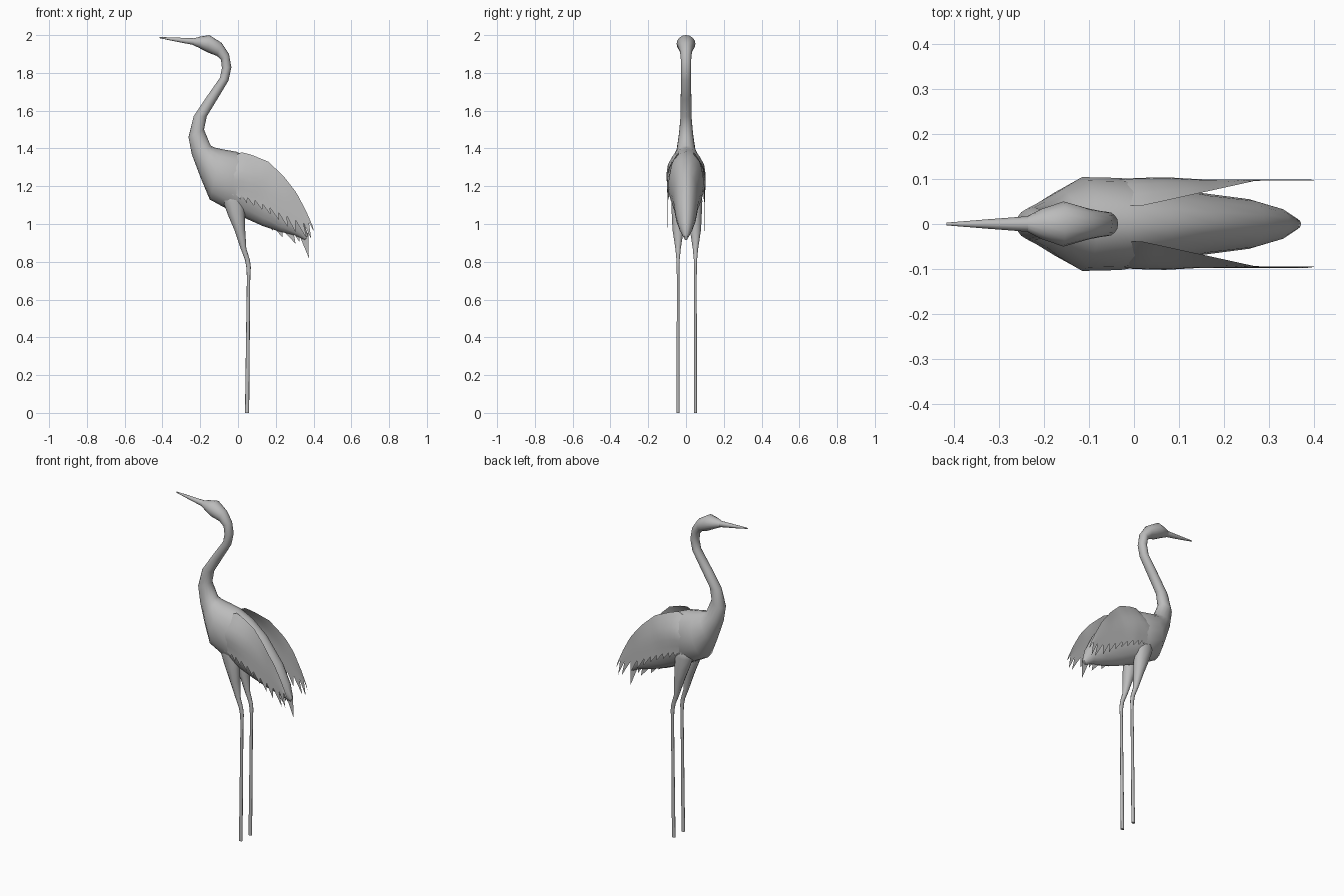
import bpy, bmesh, math
from mathutils import Vector

if "Cube" in bpy.data.objects:
    bpy.data.objects.remove(bpy.data.objects["Cube"])

grey = bpy.data.materials.new("plumage grey")
grey.diffuse_color = (0.5, 0.5, 0.5, 1)
grey.use_nodes = True
grey.node_tree.nodes["Principled BSDF"].inputs["Base Color"].default_value = grey.diffuse_color


def make(name, bm, angle=50, closed=True):
    if closed:
        bmesh.ops.recalc_face_normals(bm, faces=bm.faces)
    me = bpy.data.meshes.new(name)
    bm.to_mesh(me)
    bm.free()
    me.materials.append(grey)
    ob = bpy.data.objects.new(name, me)
    bpy.context.collection.objects.link(ob)
    bpy.ops.object.select_all(action='DESELECT')
    ob.select_set(True)
    bpy.context.view_layer.objects.active = ob
    bpy.ops.object.shade_smooth_by_angle(angle=math.radians(angle))
    return ob


def loft(name, sections, sides):
    """Skin elliptical rings; a section is (top xz, bottom xz, centre y, half width)."""
    bm = bmesh.new()
    rings = []
    for (ax, az), (bx, bz), y, w in sections:
        a, b = Vector((ax, y, az)), Vector((bx, y, bz))
        mid, half = (a + b) / 2, (a - b) / 2
        rings.append([bm.verts.new(mid + half * math.cos(t) + Vector((0, w * math.sin(t), 0)))
                      for t in (2 * math.pi * k / sides for k in range(sides))])
    for r, s in zip(rings, rings[1:]):
        for k in range(sides):
            j = (k + 1) % sides
            bm.faces.new((r[k], r[j], s[j], s[k]))
    bm.faces.new(rings[0])
    bm.faces.new(rings[-1])
    return make(name, bm)


def resample(pts, n):
    """n points evenly spread along a polyline."""
    pts = [Vector(p) for p in pts]
    d = [0]
    for p, q in zip(pts, pts[1:]):
        d.append(d[-1] + (q - p).length)
    out = []
    for i in range(n):
        t = d[-1] * i / (n - 1)
        k = next((k for k in range(len(d) - 2) if t <= d[k + 1]), len(d) - 2)
        out.append(pts[k].lerp(pts[k + 1], (t - d[k]) / (d[k + 1] - d[k])))
    return out


def feather_sheet(name, upper, edge, rows, depth):
    """Sheet from a smooth upper edge to a jagged lower edge (tips on even places)."""
    n = len(edge)
    edge = [Vector(p) for p in edge]
    base = [edge[i] if i % 2 else (edge[max(i - 1, 1)] + edge[min(i + 1, n - 2)]) / 2
            for i in range(n)]
    top = resample(upper, n)
    bm = bmesh.new()
    grid = []
    for j in range(rows + 1):
        t = j / rows
        grid.append([p.lerp(q, t) for p, q in zip(top, base)])
    grid.append(edge)
    vs = [[bm.verts.new((p.x, depth(p.x, min(j / rows, 1)), p.y)) for p in row]
          for j, row in enumerate(grid)]
    for j in range(rows + 1):
        for i in range(n - 1):
            quad = [vs[j][i], vs[j][i + 1], vs[j + 1][i + 1], vs[j + 1][i]]
            if j == rows:  # only the triangle under each feather
                quad.remove(vs[j + 1][i + 1] if i % 2 == 0 else vs[j + 1][i])
            bm.faces.new(quad)
    loose = [v for v in bm.verts if not v.link_faces]
    bmesh.ops.delete(bm, geom=loose, context='VERTS')
    return make(name, bm, 60, closed=False)


# Body, neck and head as one continuous skin, tail to bill base
body = [
    ((0.370, 0.94), (0.355, 0.915), 0.010), ((0.345, 1.02), (0.300, 0.94), 0.035),
    ((0.290, 1.13), (0.220, 0.96), 0.055), ((0.180, 1.27), (0.130, 0.99), 0.068),
    ((0.080, 1.345), (0.040, 1.03), 0.088), ((-0.010, 1.383), (-0.050, 1.075), 0.102),
    ((-0.080, 1.395), (-0.150, 1.13), 0.104), ((-0.125, 1.405), (-0.200, 1.25), 0.075),
    ((-0.145, 1.415), (-0.245, 1.37), 0.050), ((-0.180, 1.50), (-0.262, 1.46), 0.037),
    ((-0.165, 1.57), (-0.235, 1.57), 0.029), ((-0.110, 1.66), (-0.165, 1.675), 0.028),
    ((-0.050, 1.76), (-0.095, 1.775), 0.027), ((-0.035, 1.83), (-0.085, 1.825), 0.027),
    ((-0.048, 1.90), (-0.090, 1.87), 0.028), ((-0.088, 1.96), (-0.112, 1.89), 0.034),
    ((-0.152, 2.00), (-0.160, 1.908), 0.050), ((-0.200, 1.992), (-0.207, 1.933), 0.034),
    ((-0.235, 1.983), (-0.235, 1.946), 0.018)]
loft("body_neck_head", [(a, b, 0, w) for a, b, w in body], 16)

# Bill
loft("bill", [((-0.225, 1.983), (-0.225, 1.946), 0, 0.018),
              ((-0.330, 1.987), (-0.330, 1.966), 0, 0.010),
              ((-0.415, 1.990), (-0.415, 1.984), 0, 0.003)], 12)

# Legs: (height, centre x, half depth, half width)
leg = [(0, 0.048, 0.011, 0.008), (0.72, 0.056, 0.009, 0.007), (0.77, 0.056, 0.012, 0.008),
       (0.81, 0.050, 0.013, 0.009), (0.87, 0.029, 0.015, 0.015), (0.97, 0.009, 0.029, 0.031),
       (1.05, -0.009, 0.045, 0.035), (1.12, -0.023, 0.057, 0.038), (1.16, -0.032, 0.053, 0.037),
       (1.18, -0.035, 0.030, 0.020)]
for side, s in (("left", 1), ("right", -1)):
    loft(side + "_leg", [((x + rx, z), (x - rx, z), 0.004 + s * 0.046, w)
                         for z, x, rx, w in leg], 10)

# Folded wings with ragged lower feathers
wing_top = [(-0.09, 1.33), (0.02, 1.38), (0.07, 1.367), (0.16, 1.33), (0.24, 1.255),
            (0.31, 1.165), (0.36, 1.07), (0.395, 0.99), (0.402, 0.96)]
wing_edge = [(-0.08, 1.145), (-0.05, 1.17), (-0.025, 1.15), (-0.02, 1.165), (0.012, 1.13),
             (0.02, 1.15), (0.047, 1.11), (0.05, 1.14), (0.085, 1.095), (0.09, 1.125),
             (0.128, 1.075), (0.13, 1.105), (0.172, 1.05), (0.17, 1.085), (0.217, 1.02),
             (0.215, 1.06), (0.262, 0.985), (0.26, 1.04), (0.305, 0.955), (0.305, 1.02),
             (0.365, 0.92), (0.345, 1.01), (0.388, 0.92), (0.375, 1.01), (0.405, 0.93)]


def wing_depth(x, t):
    crest = min(0.095, 0.04 + max(0, x - 0.02) * 0.22)
    rim = 0.088 + 0.01 * max(0, min(1, (x + 0.05) / 0.12))
    return crest + (rim - crest) * min(1, math.sin(min(t * 1.6, 1) * math.pi / 2)) \
        + 0.010 * math.sin(math.pi * t) * max(0, min(1, 1 - x / 0.15))


for side, s in (("left", 1), ("right", -1)):
    feather_sheet(side + "_wing", wing_top, wing_edge, 6,
                  lambda x, t, s=s: 0.001 + s * wing_depth(x, t))

# Thin tail feathers on the centre line
tail_edge = [(0.06, 1.01), (0.08, 1.015), (0.14, 0.985), (0.14, 1.005), (0.185, 0.965),
             (0.185, 0.985), (0.235, 0.93), (0.235, 0.97), (0.305, 0.895), (0.295, 0.95),
             (0.325, 0.905), (0.325, 0.94), (0.375, 0.82), (0.372, 0.93), (0.388, 0.92)]
feather_sheet("tail_feathers", [(0.06, 1.06), (0.2, 1.03), (0.33, 0.98), (0.372, 0.95)],
              tail_edge, 1, lambda x, t: 0.0)
